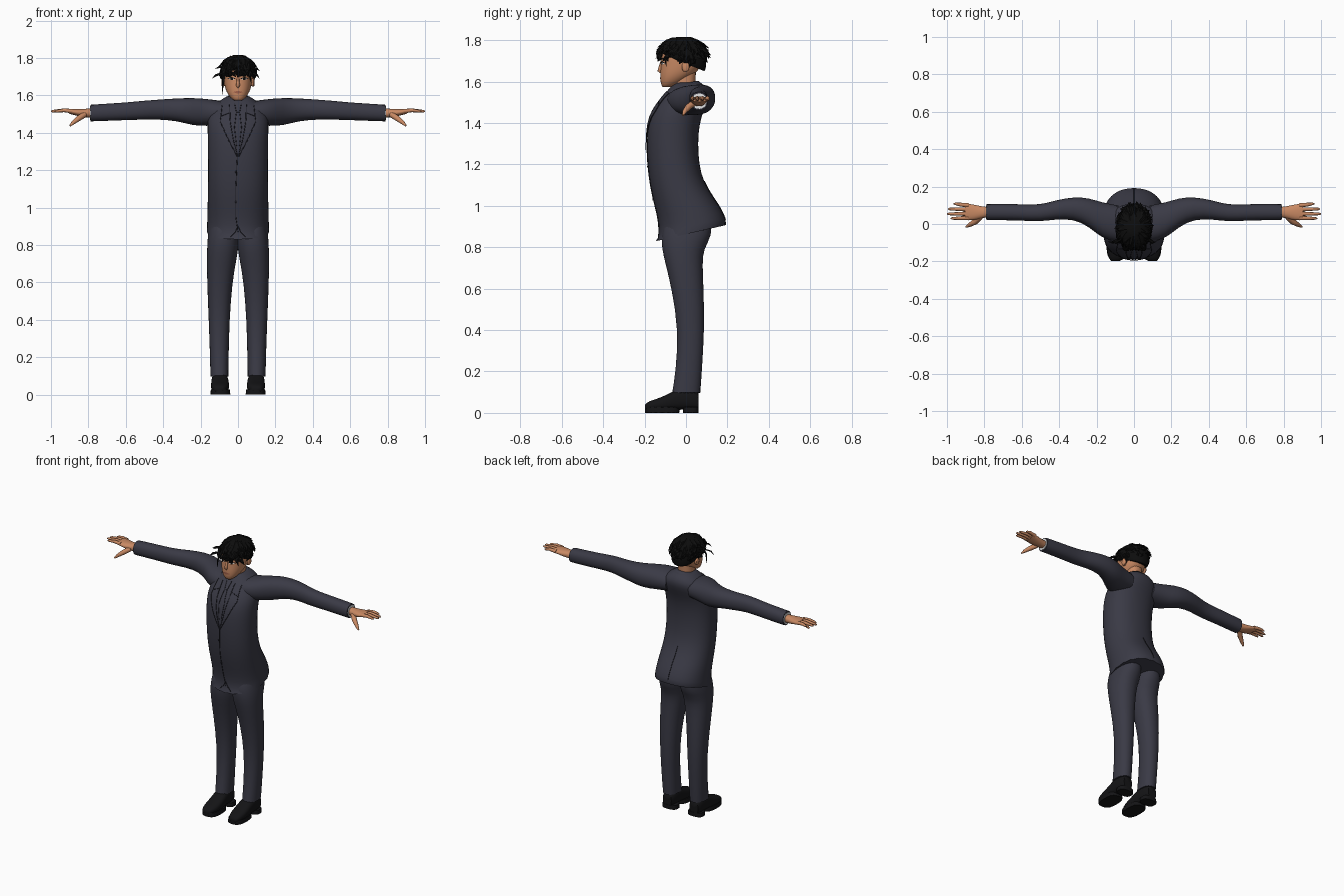
import bpy, bmesh, math, random
from mathutils import Vector
from mathutils.bvhtree import BVHTree

if "Cube" in bpy.data.objects:
    bpy.data.objects.remove(bpy.data.objects["Cube"])
random.seed(4)


def material(name, r, g, b):
    m = bpy.data.materials.new(name)
    m.use_nodes = True
    m.diffuse_color = (r, g, b, 1)
    node = m.node_tree.nodes["Principled BSDF"]
    node.inputs["Base Color"].default_value = (r, g, b, 1)
    node.inputs["Roughness"].default_value = 0.8
    return m


suit = material("slate suit", 0.042, 0.042, 0.06)
seam = material("dark seam", 0.014, 0.014, 0.02)
skin = material("tan skin", 0.58, 0.25, 0.125)
lips = material("brown lips", 0.36, 0.12, 0.07)
black_hair = material("black hair", 0.004, 0.004, 0.004)
leather = material("black leather", 0.007, 0.007, 0.008)
white = material("white shirt", 0.8, 0.8, 0.8)


def finish(name, data, mat, mirror=False, subdiv=0):
    obj = bpy.data.objects.new(name, data)
    bpy.context.scene.collection.objects.link(obj)
    data.materials.append(mat)
    if mirror:
        obj.modifiers.new("mirror", "MIRROR")
    if subdiv:
        s = obj.modifiers.new("smooth", "SUBSURF")
        s.levels = s.render_levels = subdiv
    return obj


def mesh_object(name, bm, mat, mirror=False, subdiv=0, smooth=True):
    bmesh.ops.recalc_face_normals(bm, faces=bm.faces)
    me = bpy.data.meshes.new(name)
    for f in bm.faces:
        f.smooth = smooth
    bm.to_mesh(me)
    bm.free()
    if smooth:
        me.set_sharp_from_angle(angle=math.radians(60))
    return finish(name, me, mat, mirror, subdiv)


def loft(name, axis, rings, mat, mirror=False, p=2.2, tilt=None, n=20):
    """Rings are (position, low u, high u, low v, high v) across the axis."""
    bm = bmesh.new()
    crease = bm.edges.layers.float.new("crease_edge")
    loops = []
    for t, u0, u1, v0, v1 in rings:
        loop = []
        for i in range(n):
            a = math.tau * i / n
            c, s = math.cos(a), math.sin(a)
            u = (u0 + u1) / 2 + (u1 - u0) / 2 * math.copysign(abs(c) ** (2 / p), c)
            v = (v0 + v1) / 2 + (v1 - v0) / 2 * math.copysign(abs(s) ** (2 / p), s)
            co = {"x": (t, u, v), "y": (u, t, v), "z": (u, v, t)}[axis]
            if tilt:
                co = (co[0], co[1], co[2] + tilt(co[2], co[1]))
            loop.append(bm.verts.new(co))
        loops.append(loop)
    for a, b in zip(loops, loops[1:]):
        for i in range(n):
            j = (i + 1) % n
            bm.faces.new((a[i], a[j], b[j], b[i]))
    for loop in (loops[0], loops[-1]):
        for e in bm.faces.new(loop).edges:
            e[crease] = 0.9
    return mesh_object(name, bm, mat, mirror, 1)


def centred(rings):
    return [(z, -w, w, y0, y1) for z, w, y0, y1 in rings]


def tube(name, pts, radii, mat, mirror=False):
    cu = bpy.data.curves.new(name, "CURVE")
    cu.dimensions, cu.bevel_depth, cu.bevel_resolution = "3D", 1, 2
    cu.use_fill_caps = True
    sp = cu.splines.new("POLY")
    sp.points.add(len(pts) - 1)
    for q, co, r in zip(sp.points, pts, radii):
        q.co, q.radius = (*co, 1), r
    return finish(name, cu, mat, mirror)


def surface(obj):
    bpy.context.view_layer.update()
    return BVHTree.FromObject(obj, bpy.context.evaluated_depsgraph_get())


def sample(path, n):
    out = []
    for i in range(n + 1):
        k = min(int(i / n * (len(path) - 1)), len(path) - 2)
        out.append(Vector(path[k]).lerp(Vector(path[k + 1]), i / n * (len(path) - 1) - k))
    return out


def on_surface(tree, x, z, lift, side=-1):
    hit = tree.ray_cast(Vector((x, side * 2, z)), Vector((0, -side, 0)))[0]
    return (x, (hit.y if hit else 0) + side * lift, z)


def plate(name, tree, edge_a, edge_b, mat, lift=0.003, mirror=False):
    """Thin patch laid on the front between two (x, z) edges."""
    bm = bmesh.new()
    rows = [[bm.verts.new(on_surface(tree, *a.lerp(b, k / 4), lift)) for k in range(5)]
            for a, b in zip(sample(edge_a, 12), sample(edge_b, 12))]
    for r, s in zip(rows, rows[1:]):
        for k in range(4):
            bm.faces.new((r[k], r[k + 1], s[k + 1], s[k]))
    return mesh_object(name, bm, mat, mirror)


def line(name, tree, path, r=0.002, mirror=False, side=-1, lift=0.001):
    pts = [on_surface(tree, q.x, q.y, lift, side) for q in sample(path, 18)]
    return tube(name, pts, [r] * len(pts), seam, mirror)


# Jacket body with a hem that rises toward the back
def hem_tilt(z, y):
    return 0.23 * y * max(0, min(1, (1.15 - z) / 0.25))


jacket = loft("jacket_body", "z", centred([
    (0.862, 0.170, -0.148, 0.195), (0.89, 0.167, -0.128, 0.195), (0.97, 0.166, -0.137, 0.165),
    (1.06, 0.163, -0.165, 0.112), (1.15, 0.162, -0.182, 0.073), (1.25, 0.162, -0.19, 0.06),
    (1.35, 0.163, -0.19, 0.06), (1.43, 0.165, -0.18, 0.075), (1.49, 0.165, -0.145, 0.10),
    (1.54, 0.14, -0.105, 0.115), (1.575, 0.095, -0.075, 0.10), (1.595, 0.06, -0.05, 0.07)]),
    suit, p=2.25, tilt=hem_tilt)
loft("jacket_collar", "z", centred([
    (1.55, 0.085, -0.085, 0.09), (1.585, 0.068, -0.07, 0.07), (1.592, 0.06, -0.06, 0.06)]),
    suit, tilt=lambda z, y: 0.2 * y)

# Sleeves with a shirt lining at the cuff
loft("sleeve", "x", [
    (0.08, -0.10, 0.10, 1.44, 1.57), (0.17, -0.08, 0.115, 1.435, 1.582),
    (0.24, -0.015, 0.14, 1.437, 1.587), (0.32, 0.025, 0.146, 1.462, 1.585),
    (0.42, 0.025, 0.128, 1.47, 1.578), (0.50, 0.012, 0.102, 1.47, 1.572),
    (0.60, 0.018, 0.106, 1.467, 1.562), (0.70, 0.02, 0.108, 1.463, 1.556),
    (0.79, 0.02, 0.107, 1.46, 1.55)], suit, True)
loft("shirt_cuff", "x", [(0.77, 0.027, 0.1, 1.467, 1.543), (0.792, 0.027, 0.1, 1.467, 1.543)], white, True)

# Hands
loft("palm", "x", [
    (0.77, 0.038, 0.09, 1.48, 1.53), (0.82, 0.03, 0.095, 1.48, 1.528),
    (0.86, 0.018, 0.106, 1.49, 1.528), (0.905, 0.022, 0.11, 1.502, 1.528)], skin, True)
for label, y0, y1, tip in (("index", 0.032, 0.03, 0.98), ("middle", 0.055, 0.054, 1.0),
                           ("ring", 0.078, 0.08, 0.995), ("little", 0.1, 0.108, 0.965)):
    tube(label + "_finger", [(0.885, y0, 1.515), (0.93, (y0 + y1) / 2, 1.52),
         (tip - 0.01, y1, 1.515), (tip, y1, 1.514)], [0.012, 0.01, 0.007, 0.003], skin, True)
tube("thumb", [(0.82, 0.04, 1.497), (0.85, 0.012, 1.478), (0.88, -0.006, 1.455), (0.898, -0.015, 1.437)],
     [0.016, 0.016, 0.011, 0.005], skin, True)

# Trousers
loft("trouser_leg", "z", [
    (0.095, 0.05, 0.148, -0.068, 0.07), (0.2, 0.05, 0.15, -0.05, 0.077),
    (0.4, 0.045, 0.157, -0.037, 0.09), (0.6, 0.03, 0.166, -0.07, 0.086),
    (0.72, 0.008, 0.167, -0.1, 0.08), (0.79, -0.004, 0.166, -0.117, 0.085),
    (0.86, -0.01, 0.162, -0.122, 0.13), (0.93, 0.0, 0.145, -0.1, 0.12)], suit, True)

# Shoes with a split sole and heel
loft("shoe_upper", "y", [
    (-0.198, 0.078, 0.122, 0.014, 0.04), (-0.18, 0.058, 0.138, 0.01, 0.058),
    (-0.13, 0.045, 0.146, 0.01, 0.07), (-0.07, 0.048, 0.144, 0.012, 0.1),
    (-0.03, 0.052, 0.142, 0.015, 0.122), (0.03, 0.054, 0.142, 0.015, 0.12),
    (0.06, 0.066, 0.13, 0.015, 0.1)], leather, True, p=2.6)
for label, y0, y1 in (("shoe_sole", -0.2, -0.03), ("shoe_heel", -0.015, 0.062)):
    loft(label, "z", [(0, 0.04, 0.148, y0, y1), (0.028, 0.043, 0.146, y0, y1)], leather, True, p=2.8)

# Neck, head, ears and nose
loft("neck", "z", centred([(1.5, 0.055, -0.065, 0.05), (1.58, 0.048, -0.062, 0.042),
                           (1.65, 0.05, -0.06, 0.05)]), skin)
head = loft("head", "z", centred([
    (1.573, 0.022, -0.113, -0.075), (1.588, 0.044, -0.123, -0.03), (1.62, 0.063, -0.125, 0.02),
    (1.65, 0.073, -0.125, 0.06), (1.69, 0.078, -0.121, 0.08), (1.73, 0.08, -0.123, 0.085),
    (1.77, 0.072, -0.11, 0.075), (1.80, 0.04, -0.07, 0.04)]), skin)
tube("nose", [(0, -0.116, 1.70), (0, -0.124, 1.67), (0, -0.127, 1.653), (0, -0.12, 1.643)],
     [0.006, 0.008, 0.011, 0.006], skin)
loft("ear", "x", [(0.07, -0.02, 0.012, 1.65, 1.69), (0.084, -0.022, 0.018, 1.643, 1.697),
                  (0.089, -0.012, 0.014, 1.655, 1.69)], skin, True)

# Face details
face = surface(head)
plate("upper_lip", face, [(-0.025, 1.618), (0, 1.624), (0.025, 1.618)],
      [(-0.025, 1.616), (0, 1.609), (0.025, 1.616)], lips)
plate("eye_white", face, [(0.018, 1.688), (0.034, 1.695), (0.05, 1.689)],
      [(0.018, 1.686), (0.034, 1.682), (0.05, 1.687)], white, 0.002, True)
plate("iris", face, [(0.028, 1.694), (0.04, 1.694)], [(0.028, 1.682), (0.04, 1.682)],
      black_hair, 0.004, True)
plate("eyelid", face, [(0.014, 1.69), (0.034, 1.699), (0.055, 1.69)],
      [(0.014, 1.686), (0.034, 1.693), (0.055, 1.687)], black_hair, 0.004, True)
plate("eyebrow", face, [(0.012, 1.706), (0.035, 1.715), (0.06, 1.71)],
      [(0.012, 1.7), (0.035, 1.707), (0.06, 1.707)], black_hair, 0.004, True)

# Hair cap, lower at the nape than at the brow
loft("hair_cap", "z", centred([
    (1.685, 0.081, -0.118, 0.09), (1.70, 0.087, -0.128, 0.098), (1.735, 0.09, -0.13, 0.1),
    (1.775, 0.083, -0.118, 0.085), (1.803, 0.058, -0.085, 0.055), (1.815, 0.025, -0.045, 0.015)]),
    black_hair, tilt=lambda z, y: -0.4 * y * max(0, min(1, (1.78 - z) / 0.08)))

# Loose locks of hair
locks = bmesh.new()


def lock(base, mid, tip, w):
    base, mid, tip = Vector(base), Vector(mid), Vector(tip)
    side = (tip - base).cross(mid - Vector((0, -0.015, 1.7))).normalized()
    out = side.cross(tip - base).normalized()
    rings = [[locks.verts.new(c + d * w * k) for d in (side, out * 0.5, -side, out * -0.5)]
             for c, k in ((base, 0.8), (mid, 1))]
    end = locks.verts.new(tip)
    for i in range(4):
        j = (i + 1) % 4
        locks.faces.new((rings[0][i], rings[0][j], rings[1][j], rings[1][i]))
        locks.faces.new((rings[1][i], rings[1][j], end))


def scalp(angle, height, k):
    r = math.sqrt(max(0, 1 - height * height)) * k
    return (0.09 * r * math.cos(angle), -0.015 + 0.114 * r * math.sin(angle), 1.728 + 0.09 * height)


for _ in range(150):
    a, h = random.uniform(0, math.tau), random.uniform(-0.2, 0.95)
    drop, turn = random.uniform(0.3, 0.6), random.uniform(-0.35, 0.35)
    low = -0.35 if math.sin(a) < -0.4 else -0.75
    lock(scalp(a, h, 0.95), scalp(a + turn / 2, max(h - drop / 2, low + 0.15), 1.06),
         scalp(a + turn, max(h - drop, low), random.uniform(1.08, 1.22)), random.uniform(0.008, 0.014))
for x, z, dx, dz in ((-0.07, 1.73, -0.015, -0.13), (-0.08, 1.72, -0.06, -0.03), (0.07, 1.75, 0.05, -0.02),
                     (-0.06, 1.76, -0.065, -0.02), (0.08, 1.72, 0.035, -0.03), (0.05, 1.74, 0.02, -0.07)):
    lock((x, -0.08, z), (x + dx * 0.6, -0.1, z + dz * 0.4), (x + dx, -0.095, z + dz), 0.009)
for x, dx in ((-0.055, 0.01), (-0.03, -0.015), (0.035, 0.02), (0.06, -0.01)):
    lock((x, -0.11, 1.77), (x + dx / 2, -0.14, 1.735), (x + dx, -0.136, 1.695), 0.011)
mesh_object("hair_locks", locks, black_hair, smooth=False)

# Lapels, tie, buttons and seams
coat = surface(jacket)
outer = [(0.085, 1.545), (0.095, 1.46), (0.05, 1.36), (0.002, 1.27)]
inner = [(0.045, 1.55), (0.042, 1.46), (0.025, 1.36), (0.0, 1.27)]
plate("lapel", coat, inner, outer, suit, 0.006, True)
line("lapel_edge", coat, outer, 0.0022, True, lift=0.005)
line("lapel_fold", coat, inner, 0.0022, True, lift=0.005)
line("lapel_notch", coat, [(0.05, 1.505), (0.092, 1.488)], 0.0018, True, lift=0.006)
line("tie_edge", coat, [(0.018, 1.555), (0.009, 1.51), (0.019, 1.43), (0.008, 1.33)], 0.0018, True)
line("tie_knot", coat, [(-0.01, 1.51), (0.01, 1.51)], 0.0018)
line("front_seam", coat, [(-0.004, 1.27), (-0.012, 1.1), (-0.012, 0.95), (0.0, 0.87)])
line("front_cutaway", coat, [(0.0, 0.9), (0.015, 0.87), (0.04, 0.845)], 0.002, True)
line("back_vent", coat, [(0, 1.12), (0, 0.93)], 0.002, side=1)
for z in (1.19, 1.03):
    line("button", coat, [(-0.016, z), (-0.008, z)], 0.006, lift=0.0)
